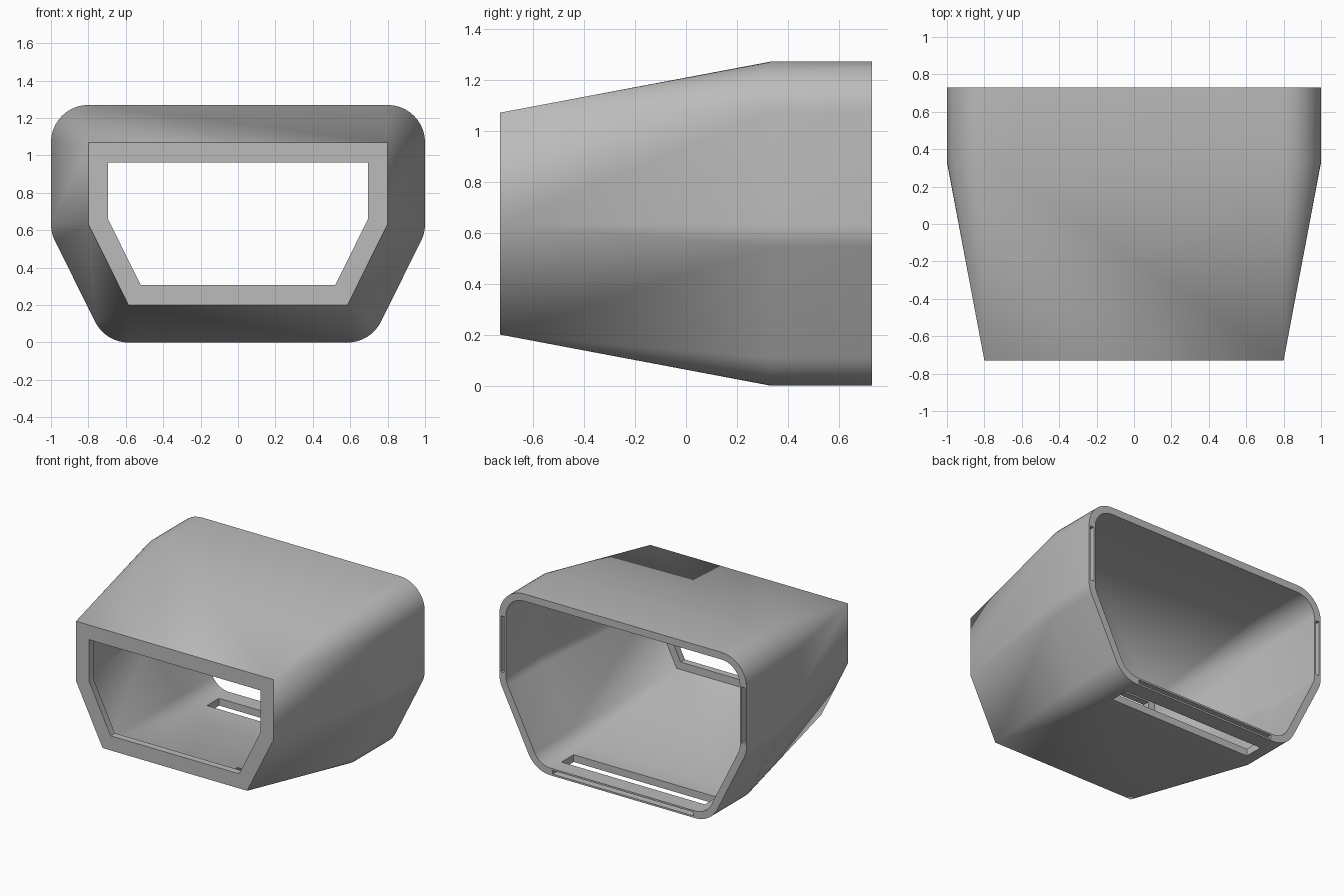
import bpy, bmesh, math

if "Cube" in bpy.data.objects:
    bpy.data.objects.remove(bpy.data.objects["Cube"])

SEG = 10          # segments per rounded corner
WALL = 0.053      # shell thickness
Y0, YK, Y1 = -0.73, 0.33, 0.73   # front, kink, back

grey = bpy.data.materials.new("plain grey")
grey.diffuse_color = (0.5, 0.5, 0.5, 1)
grey.use_nodes = True
grey.node_tree.nodes["Principled BSDF"].inputs["Base Color"].default_value = grey.diffuse_color

# right half of the six-sided section, with the arc angles of each corner
TILT = -math.degrees(math.atan2(0.215, 0.43))
OUTER = [(0.585, 0.20), (0.80, 0.633), (0.80, 1.07)]
INNER = [(0.552, 0.253), (0.747, 0.645), (0.747, 1.017)]
OPENING = [(0.52, 0.307), (0.695, 0.66), (0.695, 0.963)]
ARCS = [(-90, TILT), (TILT, 0), (0, 90)]


def ring(corners, radius, y):
    """Section at y: each corner grown by an arc of the given radius."""
    half = []
    for (x, z), (a, b) in zip(corners, ARCS):
        for i in range(SEG + 1):
            t = math.radians(a + (b - a) * i / SEG)
            half.append((x + radius * math.cos(t), y, z + radius * math.sin(t)))
    return half + [(-x, y, z) for x, y, z in reversed(half)]


# shell: outside, back rim, inside, front lip and window in one closed loft
rings = [
    ring(OUTER, 0, Y0), ring(OUTER, 0.2, YK), ring(OUTER, 0.2, Y1),
    ring(OUTER, 0.2 - WALL, Y1), ring(OUTER, 0.2 - WALL, YK),
    ring(INNER, 0, Y0 + 0.05), ring(OPENING, 0, Y0 + 0.05), ring(OPENING, 0, Y0),
]
bm = bmesh.new()
loops = [[bm.verts.new(p) for p in r] for r in rings]
n = len(loops[0])
for k, lo in enumerate(loops):
    hi = loops[(k + 1) % len(loops)]
    for i in range(n):
        j = (i + 1) % n
        bm.faces.new((lo[i], lo[j], hi[j], hi[i]))
bmesh.ops.remove_doubles(bm, verts=bm.verts, dist=1e-5)
bmesh.ops.recalc_face_normals(bm, faces=bm.faces)
mesh = bpy.data.meshes.new("shell")
bm.to_mesh(mesh)
bm.free()
shell = bpy.data.objects.new("shell", mesh)
bpy.context.collection.objects.link(shell)
mesh.materials.append(grey)
bpy.context.view_layer.objects.active = shell


def cut(name, lo, hi):
    """Cut a box-shaped slot out of the shell."""
    bpy.ops.mesh.primitive_cube_add(size=1, location=[(a + b) / 2 for a, b in zip(lo, hi)])
    box = bpy.context.object
    box.name = name
    box.scale = [b - a for a, b in zip(lo, hi)]
    box.hide_render = True
    box.data.materials.append(grey)
    bpy.context.view_layer.update()
    bpy.context.view_layer.objects.active = shell
    mod = shell.modifiers.new(name, 'BOOLEAN')
    mod.operation = 'DIFFERENCE'
    mod.solver = 'EXACT'
    mod.object = box
    bpy.ops.object.modifier_apply(modifier=mod.name)
    bpy.data.objects.remove(box)


# long slot through the floor
cut("floor_slot", (-0.58, 0.47, -0.1), (0.58, 0.61, 0.12))
# narrow pockets in the back rim: bottom and both sides
cut("bottom_rim_slot", (-0.57, 0.64, 0.013), (0.57, 0.8, 0.040))
for s in (-1, 1):
    xs = sorted((s * 0.960, s * 0.987))
    cut("side_rim_slot", (xs[0], 0.64, 0.65), (xs[1], 0.8, 1.06))

# smooth corners, sharp rims
bpy.ops.object.select_all(action='DESELECT')
shell.select_set(True)
bpy.context.view_layer.objects.active = shell
bpy.ops.object.shade_smooth_by_angle(angle=math.radians(30))
